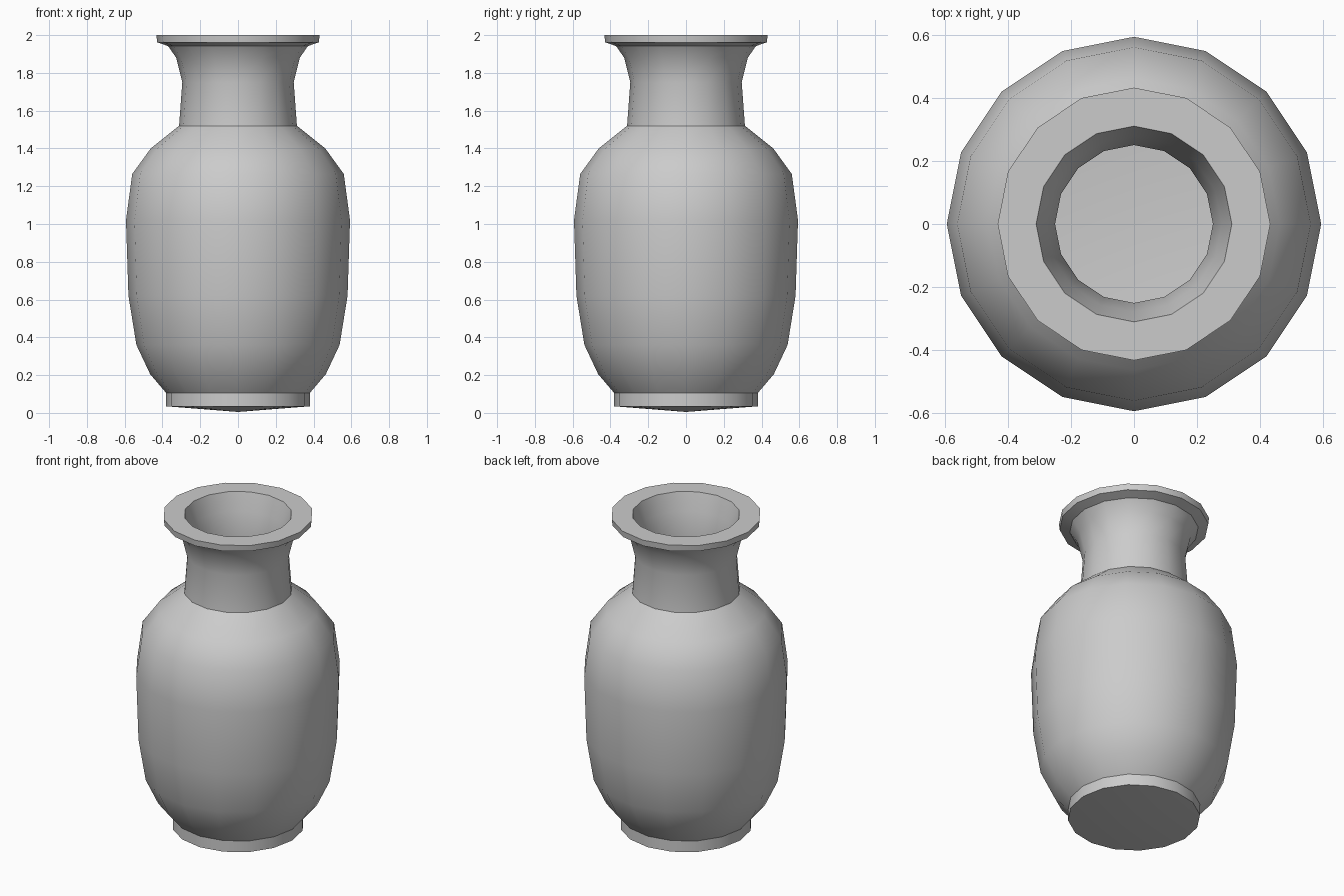
import bpy, bmesh, math

if "Cube" in bpy.data.objects:
    bpy.data.objects.remove(bpy.data.objects["Cube"])

SIDES = 16

# Closed profile (radius, height): underside, outer wall, rim, inner wall, floor
outer = [(0, 0.005), (0.38, 0.035), (0.38, 0.105), (0.465, 0.205), (0.538, 0.36),
         (0.58, 0.62), (0.593, 1.02), (0.56, 1.265), (0.462, 1.40), (0.312, 1.52),
         (0.295, 1.75), (0.327, 1.88), (0.37, 1.942), (0.428, 1.962), (0.432, 2.0)]
inner = [(0.31, 2.0), (0.278, 1.89), (0.25, 1.75), (0.267, 1.50), (0.43, 1.37),
         (0.515, 1.25), (0.548, 1.02), (0.535, 0.62), (0.495, 0.37), (0.43, 0.235),
         (0.34, 0.14), (0, 0.11)]


def lathe(name, profile):
    bm = bmesh.new()
    rings = []
    for r, z in profile:
        n = SIDES if r > 0 else 1
        rings.append([bm.verts.new((r * math.cos(2 * math.pi * i / SIDES),
                                    r * math.sin(2 * math.pi * i / SIDES), z))
                      for i in range(n)])
    for a, b in zip(rings, rings[1:]):
        for i in range(SIDES):
            j = (i + 1) % SIDES
            quad = [a[i % len(a)], a[j % len(a)], b[j % len(b)], b[i % len(b)]]
            bm.faces.new(list(dict.fromkeys(quad)))
    bmesh.ops.recalc_face_normals(bm, faces=bm.faces)
    mesh = bpy.data.meshes.new(name)
    bm.to_mesh(mesh)
    bm.free()
    obj = bpy.data.objects.new(name, mesh)
    bpy.context.collection.objects.link(obj)
    return obj


# Vase, smooth with crisp rim, neck and foot edges
vase = lathe("vase", outer + inner)
bpy.context.view_layer.objects.active = vase
vase.select_set(True)
bpy.ops.object.shade_smooth_by_angle(angle=math.radians(35))
